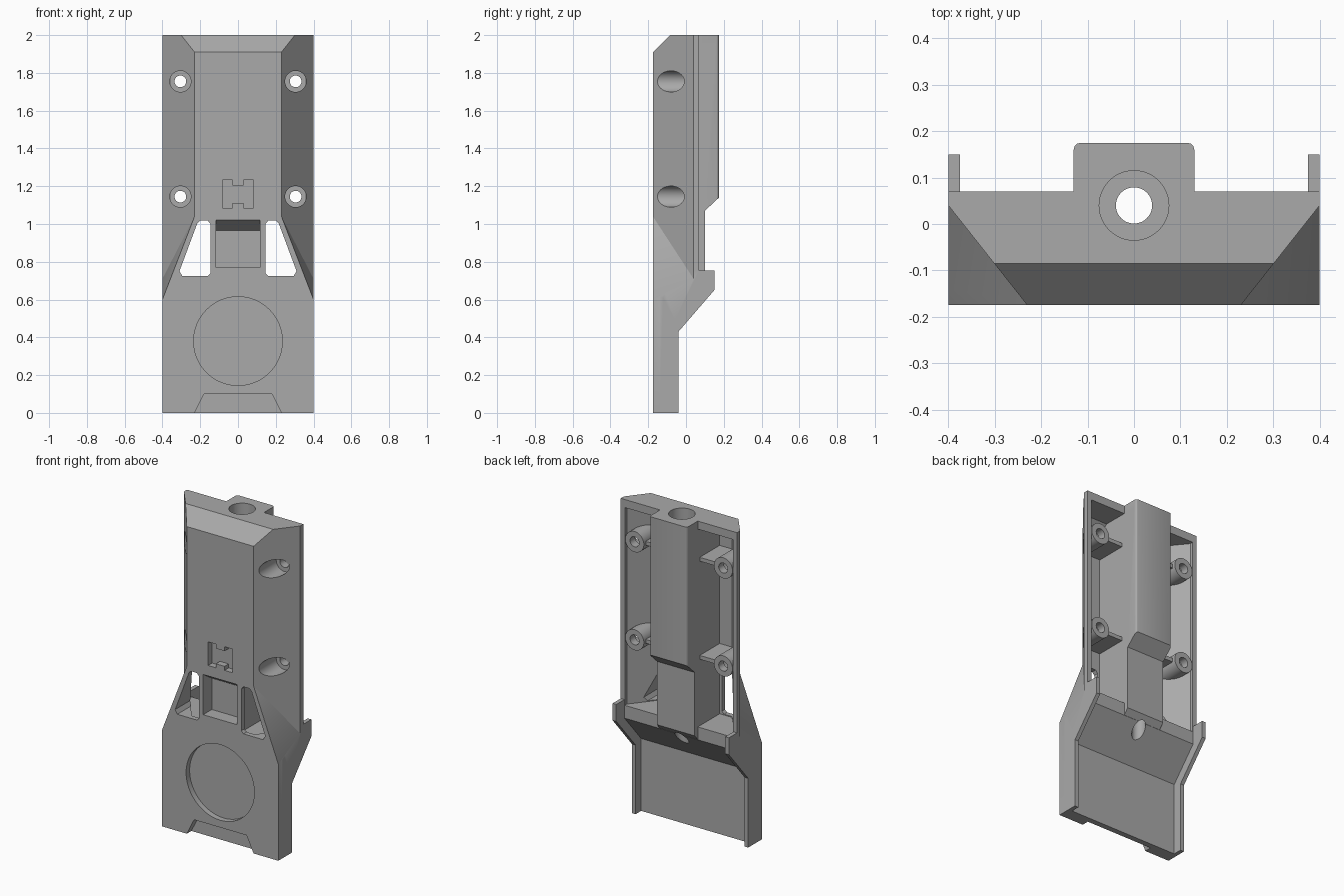
import bpy, bmesh
from math import radians
from mathutils import Vector, Matrix

if "Cube" in bpy.data.objects:
    bpy.data.objects.remove(bpy.data.objects["Cube"])

grey = bpy.data.materials.new("plain grey")
grey.use_nodes = True
grey.diffuse_color = (0.4, 0.4, 0.4, 1)
grey.node_tree.nodes["Principled BSDF"].inputs["Base Color"].default_value = (0.4, 0.4, 0.4, 1)


def make(name, bm):
    bmesh.ops.recalc_face_normals(bm, faces=bm.faces)
    mesh = bpy.data.meshes.new(name)
    bm.to_mesh(mesh)
    bm.free()
    mesh.materials.append(grey)
    obj = bpy.data.objects.new(name, mesh)
    bpy.context.collection.objects.link(obj)
    return obj


def prism_mesh(pts, axis, lo, hi):
    """Extrude a 2D outline along one axis."""
    place = {"x": lambda a, b, t: (t, a, b),
             "y": lambda a, b, t: (a, t, b),
             "z": lambda a, b, t: (a, b, t)}[axis]
    bm = bmesh.new()
    face = bm.faces.new([bm.verts.new(place(a, b, lo)) for a, b in pts])
    new = bmesh.ops.extrude_face_region(bm, geom=[face])["geom"]
    move = Vector(place(0, 0, hi - lo))
    bmesh.ops.translate(bm, vec=move, verts=[v for v in new if isinstance(v, bmesh.types.BMVert)])
    return bm


def prism(name, pts, axis, lo, hi):
    return make(name, prism_mesh(pts, axis, lo, hi))


def cylinder(name, radius, axis, a, b, lo, hi):
    bm = bmesh.new()
    bmesh.ops.create_cone(bm, cap_ends=True, segments=48, radius1=radius, radius2=radius, depth=hi - lo)
    mid = (lo + hi) / 2
    if axis == "y":
        bm.transform(Matrix.Translation((a, mid, b)) @ Matrix.Rotation(radians(90), 4, "X"))
    else:
        bm.transform(Matrix.Translation((a, b, mid)))
    return make(name, bm)


def combine(target, tool, operation):
    """Apply a boolean and discard the tool."""
    mod = target.modifiers.new("combine", "BOOLEAN")
    mod.operation = operation
    mod.solver = "EXACT"
    mod.object = tool
    bpy.context.view_layer.objects.active = target
    bpy.ops.object.modifier_apply(modifier=mod.name)
    bpy.data.objects.remove(tool)


def add(tool):
    combine(housing, tool, "UNION")


def cut(tool):
    combine(housing, tool, "DIFFERENCE")


FRONT, BACK = -0.175, 0.07
BOSS_X, BOSS_Z = 0.305, (1.145, 1.755)

# Main shell with thin lower plate and sloped shelf
housing = prism("housing", [(FRONT, 0), (-0.095, 0), (-0.095, 0.45), (BACK, 0.64),
                            (BACK, 2), (-0.085, 2), (FRONT, 1.91)], "x", -0.4, 0.4)

# Side flanges with ears
for s in (1, -1):
    add(prism("flange", [(-0.14, 0), (-0.04, 0), (-0.04, 0.43), (0.15, 0.65),
                         (0.15, 0.755), (-0.14, 0.755)], "x", *sorted((0.375 * s, 0.4 * s))))

# Central column with softened back edges
bm = prism_mesh([(-0.15, 0.45), (-0.095, 0.45), (0.1, 0.676), (0.1, 1.07), (0.175, 1.14),
                 (0.175, 2), (-0.085, 2), (-0.15, 1.935)], "x", -0.13, 0.13)
back_edges = [e for e in bm.edges if all(v.co.y > 0.17 for v in e.verts)
              and abs(e.verts[0].co.z - e.verts[1].co.z) > 0.5]
bmesh.ops.bevel(bm, geom=back_edges, offset=0.015, segments=3, profile=0.5, affect="EDGES")
add(make("column", bm))

for s in (1, -1):
    # Corner chamfer ending in a slanted facet
    a, b, c = (Vector(p) for p in ((0.23 * s, FRONT, 1.04), (0.4 * s, 0.04, 0.71), (0.4 * s, FRONT, 0.6)))
    low = [a - (b - a) / 2, b + (b - a) / 2, c + c - (a + b) / 2]
    bm = bmesh.new()
    for p in low:
        bm.verts.new(p)
        bm.verts.new((p.x, p.y, 2.2))
    bmesh.ops.convex_hull(bm, input=bm.verts)
    cut(make("corner_cutter", bm))

    # Rear cavity, leaving bosses and ribs standing
    bm = prism_mesh([(0.13 * s, -0.145), (0.215 * s, -0.145), (0.372 * s, 0.05),
                     (0.372 * s, 0.2), (0.13 * s, 0.2)], "z", 0.72, 1.95)
    bmesh.ops.bisect_plane(bm, geom=bm.verts[:] + bm.edges[:] + bm.faces[:], plane_co=(0, -0.145, 1.89),
                           plane_no=(0, -1, 1), clear_outer=True)
    bmesh.ops.holes_fill(bm, edges=[e for e in bm.edges if e.is_boundary])
    cavity = make("cavity_cutter", bm)
    for z in BOSS_Z:
        combine(cavity, cylinder("boss", 0.064, "y", BOSS_X * s, z, -0.3, BACK), "DIFFERENCE")
        rib = [(0.1 * s, z - 0.012), (0.27 * s, z - 0.012), (0.27 * s, z + 0.012), (0.1 * s, z + 0.012)]
        combine(cavity, prism("rib", rib, "y", -0.3, 0.05), "DIFFERENCE")
    cut(cavity)

    # Screw holes with counterbores
    for z in BOSS_Z:
        cut(cylinder("screw_hole", 0.031, "y", BOSS_X * s, z, -0.3, 0.3))
        cut(cylinder("counterbore", 0.056, "y", BOSS_X * s, z, -0.3, 0.02))

    # Tapered side window with clipped corners
    window = [(0.16, 0.725), (0.295, 0.725), (0.31, 0.75), (0.215, 1.005),
              (0.2, 1.018), (0.16, 1.018), (0.145, 1.0), (0.145, 0.74)]
    cut(prism("window_cutter", [(x * s, z) for x, z in window], "y", -0.3, 0.3))

# Round recess, bottom notch and square pocket in the front
cut(cylinder("round_recess", 0.235, "y", 0, 0.38, -0.3, -0.14))
cut(prism("bottom_notch", [(-0.235, -0.01), (0.235, -0.01), (0.18, 0.1), (-0.18, 0.1)], "y", -0.3, -0.13))
cut(prism("square_pocket", [(-0.3, 0.77), (-0.09, 0.77), (-0.09, 0.965), (FRONT, 1.02), (-0.3, 1.02)],
          "x", -0.117, 0.117))

# Small latch recess with two centre tabs
half = [(0.083, 1.085), (0.083, 1.232), (0.03, 1.232), (0.03, 1.205)]
right = [(0.03, 1.11), (0.03, 1.085)] + half
cut(prism("latch_recess", right + [(-x, z) for x, z in reversed(right)], "y", -0.3, -0.135))

# Vertical bore through the column
cut(cylinder("wide_bore", 0.075, "z", 0, 0.04, 1.15, 2.1))
cut(cylinder("narrow_bore", 0.039, "z", 0, 0.04, 0.3, 2.1))

bpy.ops.object.select_all(action="DESELECT")
housing.select_set(True)
bpy.context.view_layer.objects.active = housing
bpy.ops.object.shade_smooth_by_angle(angle=radians(25))
